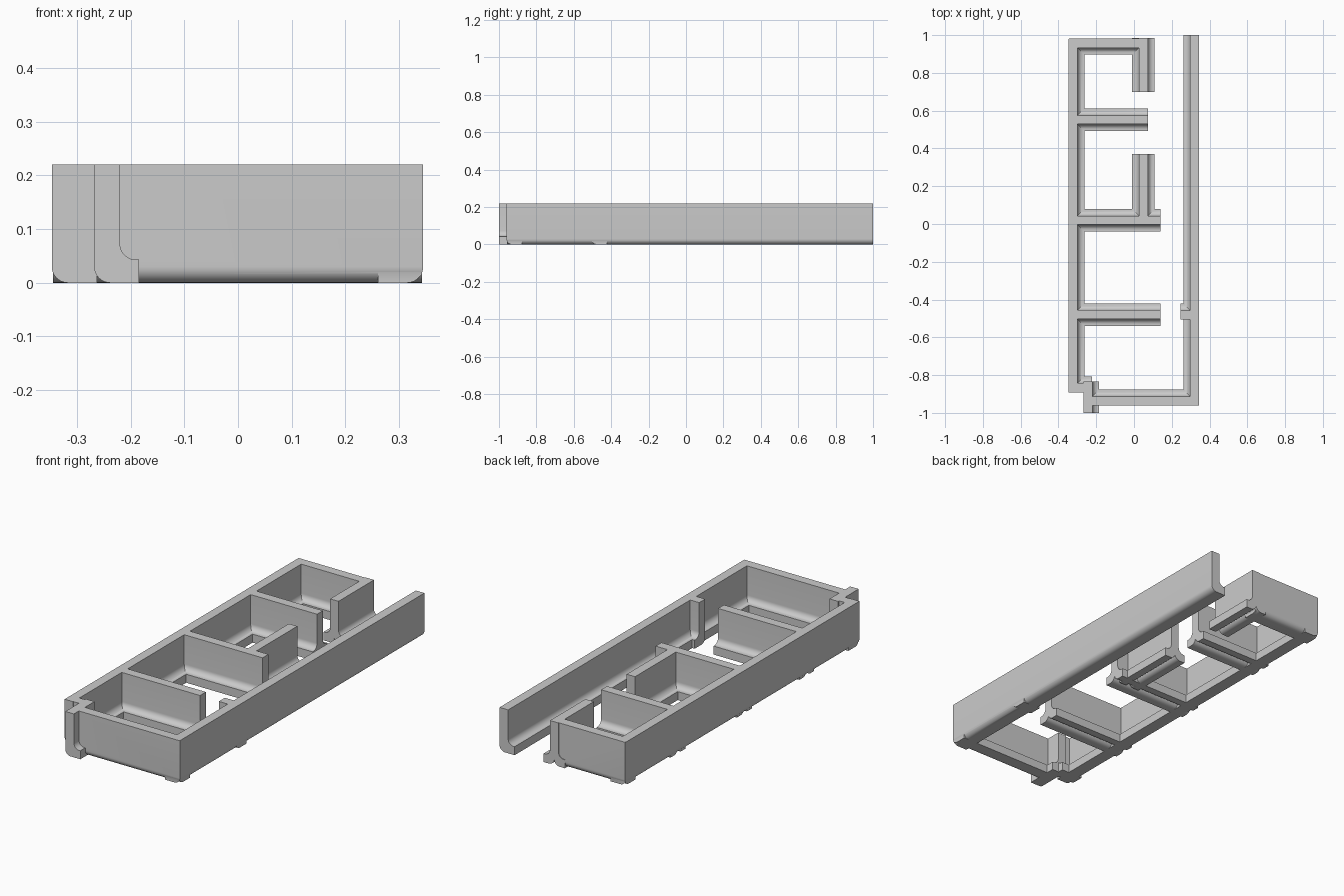
import bpy, bmesh
from math import sin, cos, pi

if "Cube" in bpy.data.objects:
    bpy.data.objects.remove(bpy.data.objects["Cube"])

H, R, FOOT_H, FOOT_W, SEG = 0.22, 0.03, 0.043, 0.036, 10


def half_profile(thick):
    """Rounded outer heel, flat foot, cove, wall face: list of (u, z)."""
    heel = [(R - R * cos(a), R - R * sin(a)) for a in (i * pi / 2 / SEG for i in range(SEG + 1))]
    foot = [(thick + FOOT_W, 0), (thick + FOOT_W, FOOT_H)]
    cove = [(thick + R - R * sin(a), FOOT_H + R - R * cos(a)) for a in (i * pi / 2 / SEG for i in range(SEG + 1))]
    return heel + foot + cove + [(thick, H)]


def outer_profile():
    return half_profile(0.048) + [(0, H)]


def inner_profile():
    half = half_profile(0.0235)
    return half + [(-u, z) for u, z in reversed(half[1:])]


def wall(name, axis, base, start, end, side=0):
    """Extrude a wall along an axis; side = foot direction, 0 = feet on both sides."""
    prof = [(base + (side or 1) * u, z) for u, z in (outer_profile() if side else inner_profile())]
    bm = bmesh.new()
    rings = []
    for t in (start, end):
        rings.append([bm.verts.new((t, u, z) if axis == 'x' else (u, t, z)) for u, z in prof])
    n = len(prof)
    bm.faces.new(rings[0])
    bm.faces.new(rings[1])
    for i in range(n):
        j = (i + 1) % n
        bm.faces.new((rings[0][i], rings[0][j], rings[1][j], rings[1][i]))
    bmesh.ops.recalc_face_normals(bm, faces=bm.faces)
    me = bpy.data.meshes.new(name)
    bm.to_mesh(me)
    bm.free()
    ob = bpy.data.objects.new(name, me)
    bpy.context.collection.objects.link(ob)
    return ob


# Outer walls
shell = wall("wall_shell", 'y', -0.347, -0.893, 0.979, 1)
parts = [
    wall("back_wall", 'x', 0.981, -0.345, 0.045, -1),
    wall("right_wall", 'y', 0.345, -0.958, 1.0, -1),
    wall("front_wall", 'x', -0.96, -0.225, 0.343, 1),
    # Stepped front left corner
    wall("corner_return", 'x', -0.891, -0.345, -0.222, 1),
    wall("corner_stub", 'y', -0.268, -1.0, -0.835, 1),
    # Short stub on the right wall
    wall("right_stub", 'x', -0.506, 0.247, 0.343, 1),
]
# Cross partitions
for i, (y, end) in enumerate([(0.552, 0.073), (0.02, 0.14), (-0.48, 0.14)]):
    parts.append(wall(f"partition_{i}", 'x', y, -0.341, end))
# Lengthwise corridor partitions
for i, (a, b) in enumerate([(0.70, 0.984), (0.021, 0.37)]):
    parts.append(wall(f"corridor_wall_{i}", 'y', 0.05, a, b))

# Merge all walls into one clean solid
bpy.context.view_layer.objects.active = shell
shell.select_set(True)
for p in parts:
    m = shell.modifiers.new("join", 'BOOLEAN')
    m.operation, m.solver, m.object = 'UNION', 'EXACT', p
    bpy.ops.object.modifier_apply(modifier=m.name)
    bpy.data.objects.remove(p)
bpy.ops.object.shade_smooth_by_angle(angle=0.5)
